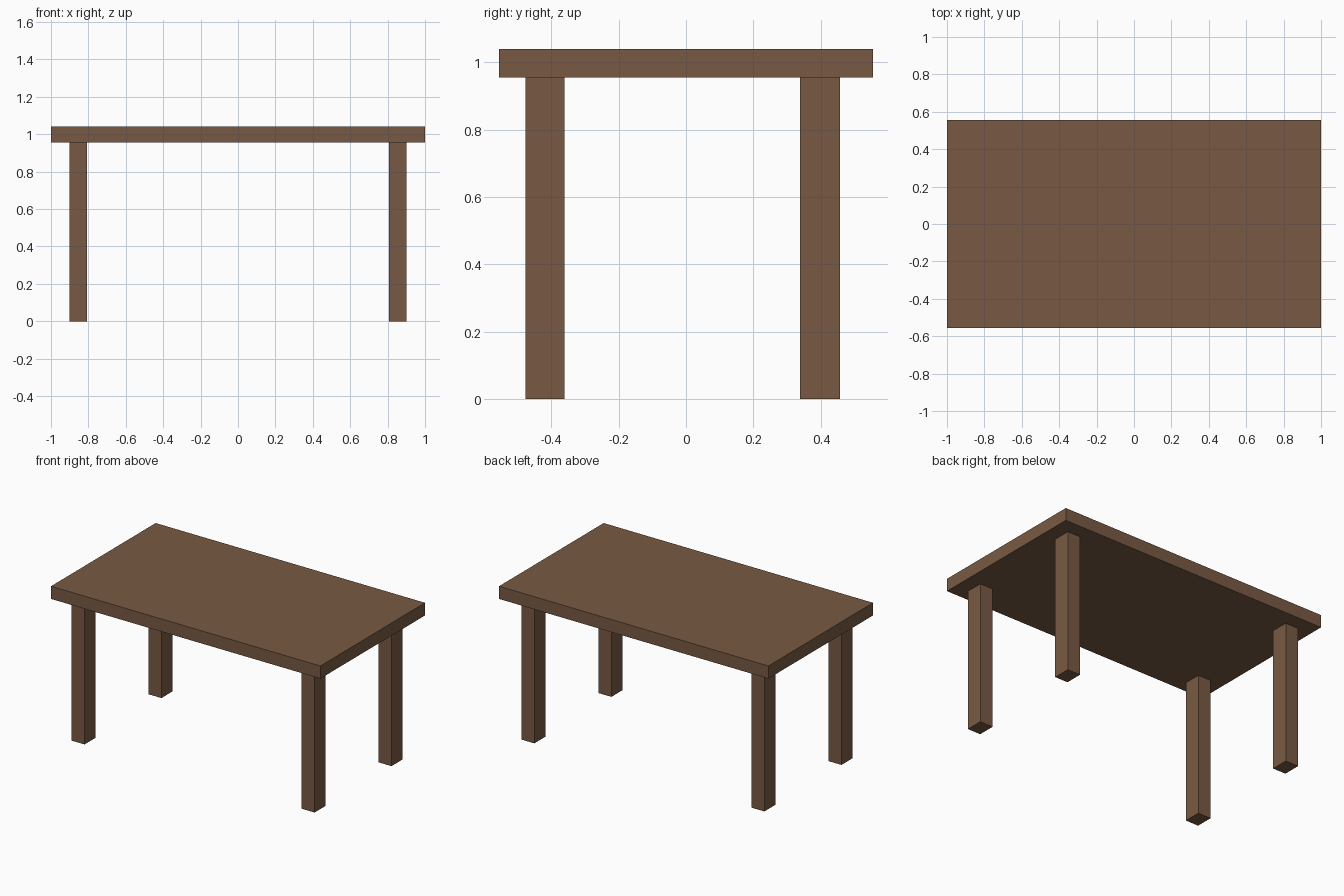
import bpy

if "Cube" in bpy.data.objects:
    bpy.data.objects.remove(bpy.data.objects["Cube"])

# Single flat wood colour
wood = bpy.data.materials.new("brown_wood")
wood.diffuse_color = (0.188, 0.102, 0.056, 1.0)
wood.use_nodes = True
wood.node_tree.nodes["Principled BSDF"].inputs["Base Color"].default_value = wood.diffuse_color


def box(name, x, y, z):
    """Box spanning the given (min, max) ranges."""
    spans = (x, y, z)
    bpy.ops.mesh.primitive_cube_add(size=1, location=[(a + b) / 2 for a, b in spans])
    obj = bpy.context.object
    obj.name = name
    obj.scale = [b - a for a, b in spans]
    bpy.ops.object.transform_apply(location=False, rotation=False, scale=True)
    obj.data.materials.append(wood)
    return obj


# Table top slab
box("table_top", (-1, 1), (-0.555, 0.555), (0.955, 1.04))

# Four square legs, front pair set slightly nearer the edge
leg_x = {"left": (-0.902, -0.806), "right": (0.806, 0.902)}
leg_y = {"front": (-0.476, -0.360), "back": (0.339, 0.457)}
for depth, y in leg_y.items():
    for side, x in leg_x.items():
        box(f"{depth}_{side}_leg", x, y, (0, 0.955))
